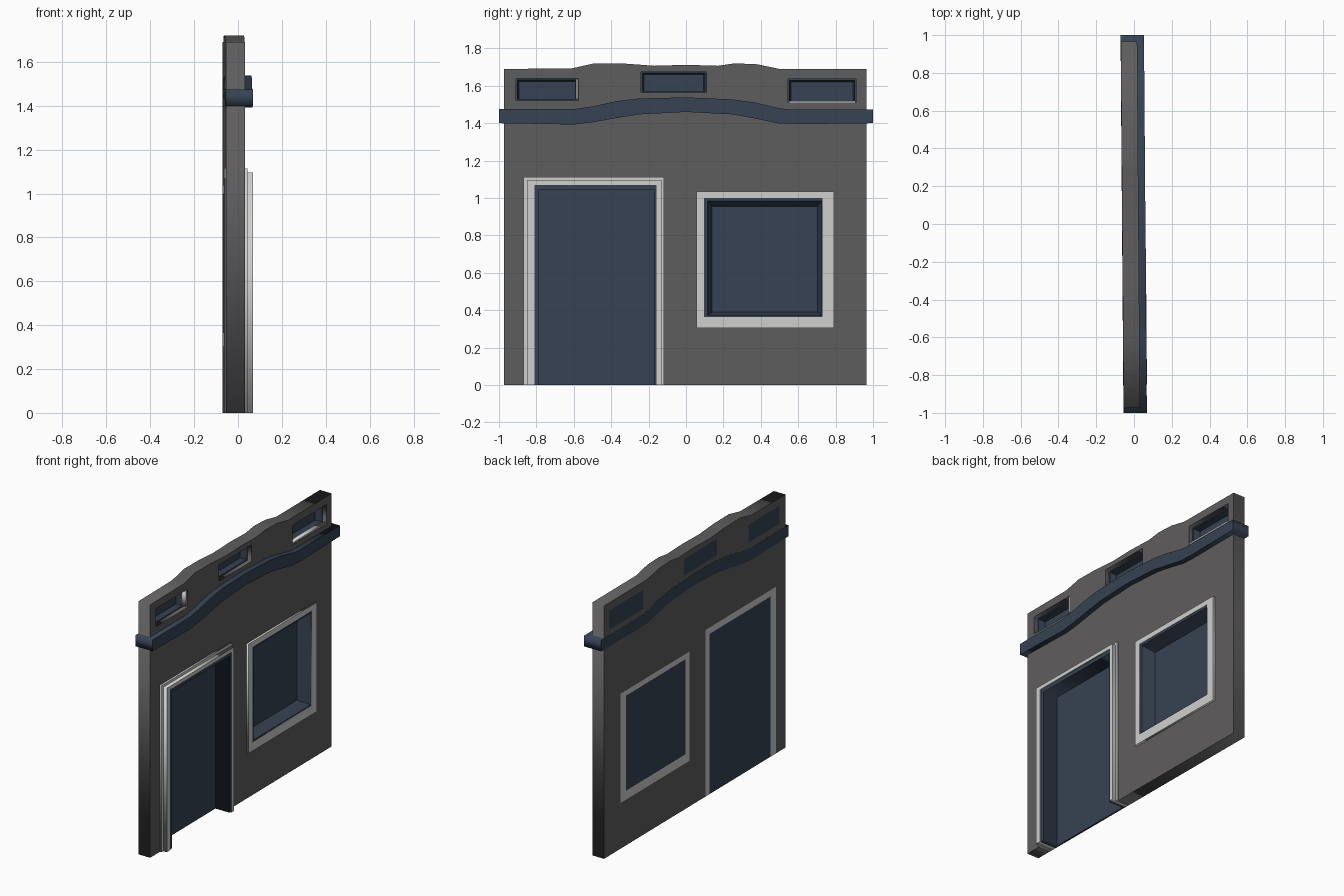
import bpy, bmesh

if "Cube" in bpy.data.objects:
    bpy.data.objects.remove(bpy.data.objects["Cube"])

def material(name, rgb):
    m = bpy.data.materials.new(name)
    m.diffuse_color = (*rgb, 1)
    m.use_nodes = True
    m.node_tree.nodes["Principled BSDF"].inputs["Base Color"].default_value = m.diffuse_color
    return m

GREY = material("wall grey", (0.115, 0.110, 0.113))
BLUE = material("slate blue", (0.037, 0.056, 0.087))
PALE = material("pale trim", (0.62, 0.62, 0.61))
SKEW = -0.0077            # the facade stands very slightly turned
BACK, FRONT = -0.0625, 0.0245

def finish(name, bm, mat):
    """Weld, skew and link a mesh."""
    bmesh.ops.remove_doubles(bm, verts=bm.verts, dist=1e-5)
    bmesh.ops.recalc_face_normals(bm, faces=bm.faces)
    for v in bm.verts:
        v.co.x += SKEW * v.co.y
    me = bpy.data.meshes.new(name)
    bm.to_mesh(me)
    bm.free()
    me.materials.append(mat)
    bpy.context.collection.objects.link(bpy.data.objects.new(name, me))

def rect(y0, y1, z0, z1):
    return [(y0, z0), (y1, z0), (y1, z1), (y0, z1)]

def plate(name, outlines, x0, x1, mat):
    """Filled outline (later outlines are holes) in the y-z plane, from x0 to x1."""
    cu = bpy.data.curves.new(name + "_outline", 'CURVE')
    cu.dimensions = '2D'
    cu.fill_mode = 'BOTH'
    cu.extrude = (x1 - x0) / 2
    for pts in outlines:
        s = cu.splines.new('POLY')
        s.points.add(len(pts) - 1)
        for p, (y, z) in zip(s.points, pts):
            p.co = (y, z, 0, 1)
        s.use_cyclic_u = True
    ob = bpy.data.objects.new(name + "_outline", cu)
    bpy.context.collection.objects.link(ob)
    bpy.context.view_layer.update()
    dg = bpy.context.evaluated_depsgraph_get()
    tmp = bpy.data.meshes.new_from_object(ob.evaluated_get(dg))
    bm = bmesh.new()
    bm.from_mesh(tmp)
    for v in bm.verts:
        u, w, d = v.co
        v.co = (d + (x0 + x1) / 2, u, w)
    bpy.data.objects.remove(ob)
    bpy.data.curves.remove(cu)
    bpy.data.meshes.remove(tmp)
    finish(name, bm, mat)

def tray(name, outer, lip, floor, x_front, x_back, mat, thick=0.012):
    """Open box: outer wall, front lip, sloped reveal and recessed floor."""
    bm = bmesh.new()
    loops = [[bm.verts.new((x, y, z)) for y, z in rect(*r)] for r, x in
             ((outer, x_back), (outer, x_front), (lip, x_front), (floor, x_back + thick))]
    for a, b in zip(loops, loops[1:]):
        for i in range(4):
            j = (i + 1) % 4
            bm.faces.new((a[i], a[j], b[j], b[i]))
    bm.faces.new(loops[0])
    bm.faces.new(loops[-1])
    finish(name, bm, mat)

def portal(y0, y1, top):
    return [(y0, 0), (y0, top), (y1, top), (y1, 0)]

def arch(outer, inner):
    """Door surround, open at the ground."""
    return portal(*outer) + portal(*inner)[::-1]

# Wall with wavy parapet, door notch and window openings
parapet = [(0.965, 1.69), (0.50, 1.69), (0.38, 1.715), (0.26, 1.72), (0.17, 1.707),
           (0, 1.712), (-0.17, 1.707), (-0.32, 1.718), (-0.49, 1.72), (-0.61, 1.693),
           (-0.973, 1.69)]
wall = [(-0.973, 0)] + portal(-0.868, -0.118, 1.113) + [(0.965, 0)] + parapet
vents = [(-0.91, -0.575, 1.52, 1.64), (-0.24, 0.11, 1.565, 1.675), (0.545, 0.91, 1.51, 1.637)]
win = (0.055, 0.79, 0.305, 1.035)
plate("facade_wall", [wall, rect(*win)] + [rect(*v) for v in vents], BACK, FRONT, GREY)

# Curved cornice band
top = [(-1, 1.475), (-0.60, 1.475), (-0.50, 1.49), (-0.37, 1.518), (-0.25, 1.532), (0, 1.538),
       (0.25, 1.527), (0.37, 1.51), (0.5, 1.48), (0.56, 1.472), (1, 1.472)]
low = [(1, 1.40), (0.60, 1.395), (0.5, 1.398), (0.37, 1.425), (0.25, 1.447), (0, 1.46),
       (-0.25, 1.447), (-0.37, 1.428), (-0.5, 1.405), (-0.60, 1.393), (-1, 1.40)]
plate("cornice", [top + low], BACK - 0.001, 0.0605, BLUE)

# Door surround in two steps, blue lining and recessed door
plate("door_surround_outer", [arch((-0.868, -0.118, 1.113), (-0.85, -0.13, 1.095))],
      BACK, FRONT + 0.012, PALE)
plate("door_surround_inner", [arch((-0.85, -0.13, 1.095), (-0.81, -0.158, 1.07))],
      BACK, 0.062, PALE)
plate("door_lining", [arch((-0.81, -0.158, 1.07), (-0.785, -0.168, 1.045))],
      BACK, 0.055, BLUE)
plate("door_panel", [portal(-0.785, -0.168, 1.045)], BACK, BACK + 0.012, BLUE)

# Large window
glass = (0.097, 0.73, 0.365, 1.0)
plate("window_surround", [rect(*win), rect(*glass)], BACK, FRONT + 0.014, PALE)
tray("window_pane", glass, (0.115, 0.727, 0.372, 0.985), (0.14, 0.703, 0.39, 0.955),
     FRONT + 0.010, BACK, BLUE)

# Small parapet windows
for i, (y0, y1, z0, z1) in enumerate(vents):
    e = 0.008
    tray(f"parapet_window_{i + 1}", (y0, y1, z0, z1), (y0 + e, y1 - e, z0 + e, z1 - e),
         (y0 + 2 * e, y1 - 2 * e, z0 + e, z1 - 2 * e), -0.005, BACK, BLUE)

# Pale slivers of sill and jamb in the end windows
plate("right_window_sill", [rect(0.55, 0.905, 1.51, 1.519)], -0.005, FRONT - 0.002, PALE)
plate("left_window_jamb", [rect(-0.588, -0.577, 1.53, 1.635)], -0.005, FRONT - 0.002, PALE)
